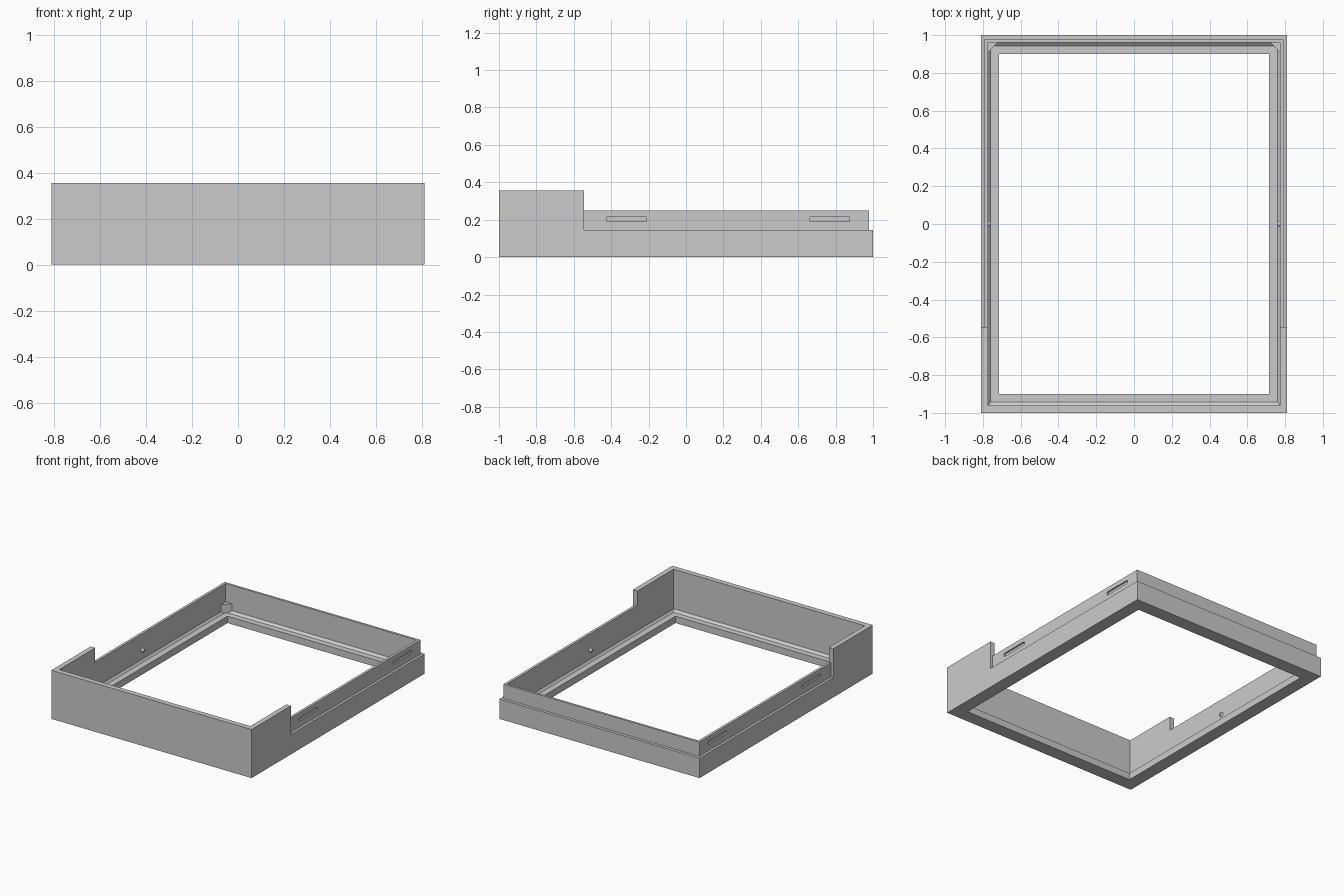
import bpy, bmesh, math
from mathutils import Matrix

old = bpy.data.objects.get("Cube")
if old:
    bpy.data.objects.remove(old, do_unlink=True)

grey = bpy.data.materials.new("plain grey")
grey.use_nodes = True
colour = (0.6, 0.6, 0.6, 1)
grey.diffuse_color = colour
grey.node_tree.nodes["Principled BSDF"].inputs["Base Color"].default_value = colour


def finish(name, bm):
    bmesh.ops.recalc_face_normals(bm, faces=bm.faces)
    mesh = bpy.data.meshes.new(name)
    bm.to_mesh(mesh)
    bm.free()
    mesh.materials.append(grey)
    obj = bpy.data.objects.new(name, mesh)
    bpy.context.collection.objects.link(obj)
    return obj


def box(name, low, high, round_x=0):
    bm = bmesh.new()
    bmesh.ops.create_cube(bm, size=1)
    for v in bm.verts:
        v.co = [a + (b - a) * (c + 0.5) for a, b, c in zip(low, high, v.co)]
    if round_x:
        edges = [e for e in bm.edges
                 if abs(e.verts[0].co.x - e.verts[1].co.x) > 1e-4]
        bmesh.ops.bevel(bm, geom=edges, offset=round_x, segments=3,
                        profile=0.5, affect='EDGES')
    return finish(name, bm)


def cut(target, cutter):
    mod = target.modifiers.new("cut", 'BOOLEAN')
    mod.operation, mod.solver, mod.object = 'DIFFERENCE', 'EXACT', cutter
    bpy.context.view_layer.objects.active = target
    bpy.ops.object.modifier_apply(modifier=mod.name)
    bpy.data.objects.remove(cutter, do_unlink=True)


# Frame: one wall section swept round a rectangle (half width, half depth, height)
TOP, SHOULDER, STEP, NOTCH = 0.355, 0.25, 0.145, -0.545
section = [(0.81, 1, 0), (0.81, 1, TOP), (0.773, 0.961, TOP),
           (0.773, 0.961, 0.065), (0.76, 0.943, 0.05),
           (0.715, 0.9, 0.05), (0.715, 0.9, 0)]
bm = bmesh.new()
loops = [[bm.verts.new((sx * x, sy * y, z))
          for sx, sy in ((-1, -1), (1, -1), (1, 1), (-1, 1))]
         for x, y, z in section]
for a, b in zip(loops, loops[1:] + loops[:1]):
    for i in range(4):
        j = (i + 1) % 4
        bm.faces.new((a[i], a[j], b[j], b[i]))
frame = finish("frame", bm)

# Lower the walls behind the tall front, then step the outside in
cut(frame, box("top_cutter", (-2, NOTCH, SHOULDER), (2, 2, 1)))
cut(frame, box("back_step_cutter", (-2, 0.978, STEP), (2, 2, 1)))
for s in (-1, 1):
    x = sorted((s * 0.792, s * 2))
    cut(frame, box("side_step_cutter", (x[0], NOTCH, STEP), (x[1], 2, 1)))

# Shallow latch slots in the outside of the side walls
for s in (-1, 1):
    x = sorted((s * 0.781, s * 0.9))
    for y in (-0.425, 0.66):
        cut(frame, box("slot_cutter", (x[0], y, 0.19),
                       (x[1], y + 0.215, 0.215), 0.006))

for s, side in ((-1, "right"), (1, "left")):
    # Triangular block in the back corner
    bm = bmesh.new()
    rings = [[bm.verts.new((s * x, y, z)) for x, y in
              ((0.78, 0.968), (0.78, 0.903), (0.715, 0.968))]
             for z in (0.045, 0.115)]
    for ring in rings:
        bm.faces.new(ring)
    for i in range(3):
        j = (i + 1) % 3
        bm.faces.new((rings[0][i], rings[0][j], rings[1][j], rings[1][i]))
    finish(side + "_corner_block", bm)

    # Small locating bump inside the side wall
    bm = bmesh.new()
    bmesh.ops.create_cone(bm, cap_ends=True, segments=16, radius1=0.018,
                          radius2=0.008, depth=0.018,
                          matrix=Matrix.Translation((s * 0.766, 0, 0.13))
                          @ Matrix.Rotation(-s * math.pi / 2, 4, 'Y'))
    finish(side + "_bump", bm)
